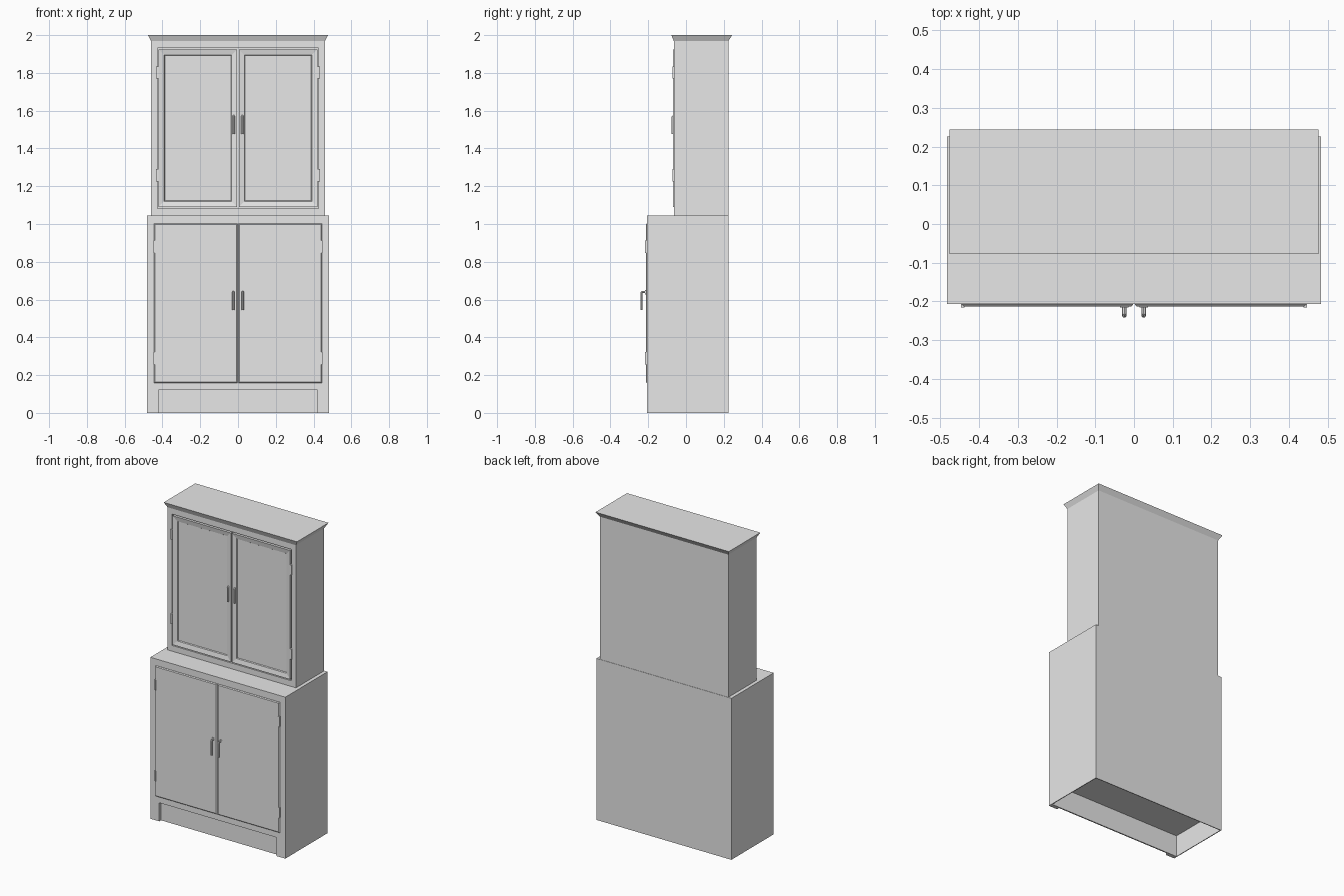
import bpy
import bmesh
from mathutils import Vector

if "Cube" in bpy.data.objects:
    bpy.data.objects.remove(bpy.data.objects["Cube"], do_unlink=True)

# One plain grey paint
paint = bpy.data.materials.new("light_grey_paint")
paint.use_nodes = True
grey = (0.8, 0.8, 0.8, 1.0)
paint.diffuse_color = grey
paint.node_tree.nodes["Principled BSDF"].inputs["Base Color"].default_value = grey


def activate(obj):
    bpy.ops.object.select_all(action="DESELECT")
    obj.select_set(True)
    bpy.context.view_layer.objects.active = obj


def box(name, low, high):
    """Box between two opposite corners."""
    low, high = Vector(low), Vector(high)
    bm = bmesh.new()
    bmesh.ops.create_cube(bm, size=1)
    for v in bm.verts:
        v.co = (low + high) / 2 + v.co * (high - low)
    mesh = bpy.data.meshes.new(name)
    bm.to_mesh(mesh)
    bm.free()
    mesh.materials.append(paint)
    obj = bpy.data.objects.new(name, mesh)
    bpy.context.collection.objects.link(obj)
    return obj


def cut(obj, low, high):
    """Subtract a box from an object."""
    cutter = box("cutter", low, high)
    cutter.hide_render = True
    mod = obj.modifiers.new("cut", "BOOLEAN")
    mod.operation = "DIFFERENCE"
    mod.solver = "EXACT"
    mod.object = cutter
    activate(obj)
    bpy.ops.object.modifier_apply(modifier=mod.name)
    bpy.data.objects.remove(cutter, do_unlink=True)


def edit_front(obj, action):
    """Run a bmesh action on the face that points to -y."""
    bm = bmesh.new()
    bm.from_mesh(obj.data)
    bm.normal_update()
    action(bm, min(bm.faces, key=lambda f: f.normal.y))
    bm.to_mesh(obj.data)
    bm.free()


def sink_panel(bm, face):
    bmesh.ops.inset_region(bm, faces=[face], thickness=0.042)
    # thin inner bead, then the sunken panel
    bmesh.ops.translate(bm, verts=face.verts, vec=(0, 0.006, 0))
    bmesh.ops.inset_region(bm, faces=[face], thickness=0.005)
    bmesh.ops.translate(bm, verts=face.verts, vec=(0, 0.006, 0))


def soften_rim(bm, face):
    bmesh.ops.bevel(bm, geom=list(face.edges), offset=0.005, segments=1,
                    affect="EDGES")


def handle(name, x, wall, reach, top):
    """Hooked pull: a short post, then a bar hanging down."""
    curve = bpy.data.curves.new(name, "CURVE")
    curve.dimensions = "3D"
    curve.bevel_depth = 0.006
    curve.bevel_resolution = 2
    curve.use_fill_caps = True
    path = [(x, wall, top), (x, reach + 0.005, top),
            (x, reach, top - 0.005), (x, reach, top - 0.095)]
    spline = curve.splines.new("POLY")
    spline.points.add(len(path) - 1)
    for point, co in zip(spline.points, path):
        point.co = (*co, 1)
    curve.materials.append(paint)
    obj = bpy.data.objects.new(name, curve)
    bpy.context.collection.objects.link(obj)
    activate(obj)
    bpy.ops.object.convert(target="MESH")
    bpy.ops.object.shade_smooth_by_angle()


# Lower cabinet with a recessed kick board and a hollow underside
lower = box("lower_cabinet", (-0.483, -0.206, 0), (0.483, 0.226, 1.045))
cut(lower, (-0.42, -0.3, -0.1), (0.42, -0.188, 0.12))
cut(lower, (-0.478, -0.18, -0.1), (0.478, 0.221, 0.14))

# Upper cabinet with a shallow opening for its doors
upper = box("upper_cabinet", (-0.46, -0.064, 1.045), (0.46, 0.224, 1.97))
cut(upper, (-0.427, -0.2, 1.082), (0.427, -0.05, 1.932))

# Crown flaring outwards to the top
crown = box("crown", (-0.46, -0.064, 1.968), (0.46, 0.224, 2.0))
for v in crown.data.vertices:
    if v.co.z > 1.99:
        v.co.x += 0.017 if v.co.x > 0 else -0.017
        v.co.y += 0.02 if v.co.y > 0 else -0.014

# Doors, hinges and handles on both sides
for side, s in (("left", 1), ("right", -1)):
    def mirrored(name, x0, x1, y0, y1, z0, z1):
        xs = sorted((s * x0, s * x1))
        return box(f"{side}_{name}", (xs[0], y0, z0), (xs[1], y1, z1))

    door = mirrored("upper_door", 0.004, 0.421, -0.068, -0.049, 1.09, 1.925)
    edit_front(door, sink_panel)
    door = mirrored("lower_door", 0.002, 0.445, -0.213, -0.204, 0.158, 1.002)
    edit_front(door, soften_rim)

    for level, z in (("top", 1.802), ("bottom", 1.257)):
        mirrored(f"upper_{level}_hinge", 0.421, 0.433, -0.072, -0.05,
                 z - 0.033, z + 0.033)
    for level, z in (("top", 0.88), ("bottom", 0.29)):
        mirrored(f"lower_{level}_hinge", 0.438, 0.447, -0.216, -0.205,
                 z - 0.033, z + 0.033)

    mirrored("handle_plate", 0.014, 0.036, -0.216, -0.212, 0.628, 0.65)
    handle(f"{side}_lower_handle", s * 0.025, -0.21, -0.236, 0.64)
    handle(f"{side}_upper_handle", s * 0.023, -0.06, -0.07, 1.572)
